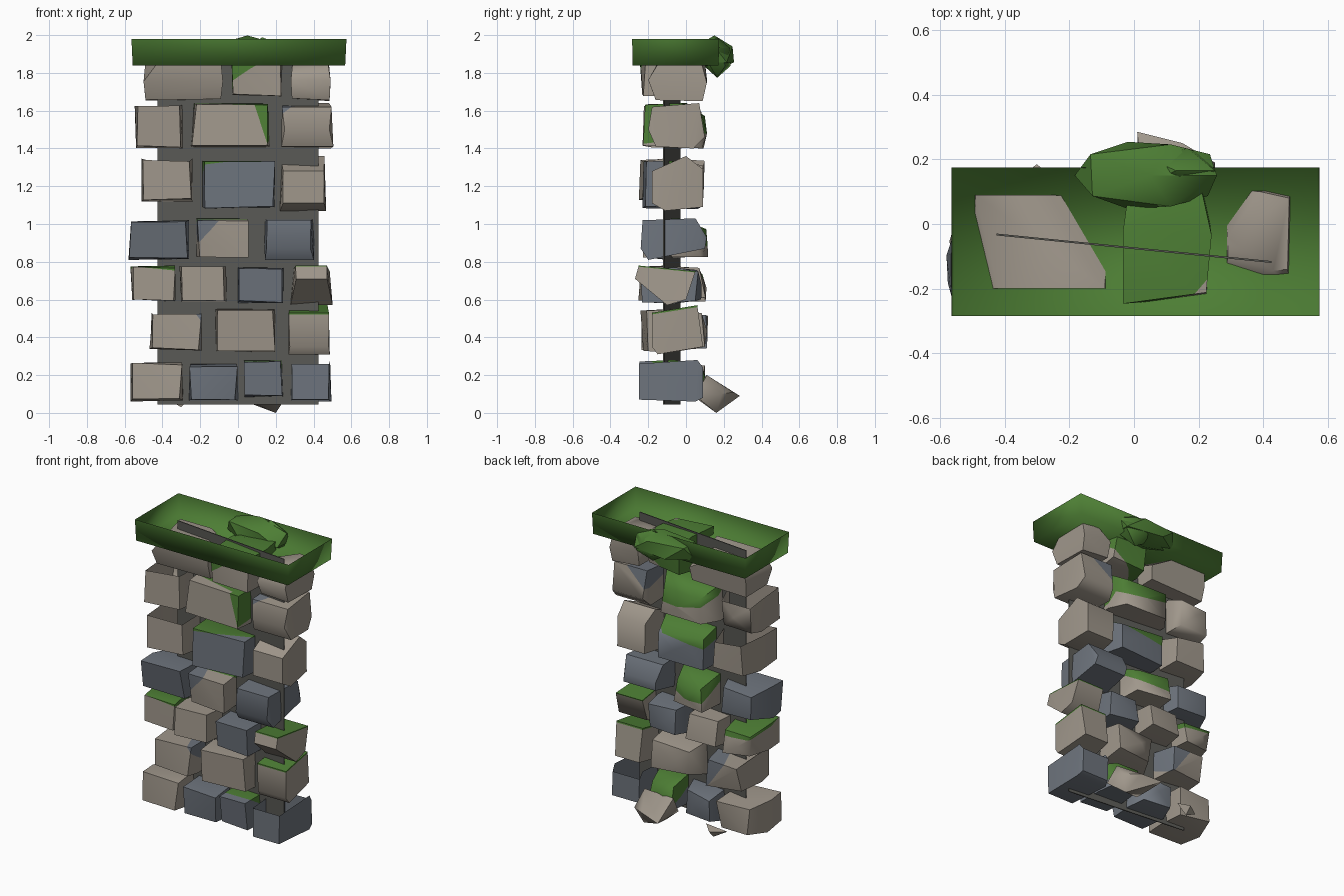
import bpy, bmesh, random
from math import radians
from mathutils import Vector

random.seed(11)
if "Cube" in bpy.data.objects:
    bpy.data.objects.remove(bpy.data.objects["Cube"])


def material(name, rgb):
    m = bpy.data.materials.new(name)
    m.use_nodes = True
    m.diffuse_color = (*rgb, 1)
    bsdf = m.node_tree.nodes["Principled BSDF"]
    bsdf.inputs["Base Color"].default_value = (*rgb, 1)
    bsdf.inputs["Roughness"].default_value = 0.9
    return m


TAN = material("warm_stone", (0.35, 0.31, 0.26))
BLUE = material("blue_grey_stone", (0.155, 0.175, 0.205))
MOSS = material("moss_green", (0.075, 0.21, 0.035))
MORTAR = material("dark_mortar", (0.10, 0.10, 0.09))


def finish(name, bm, mats, angle=55):
    mesh = bpy.data.meshes.new(name)
    bm.to_mesh(mesh)
    bm.free()
    for m in mats:
        mesh.materials.append(m)
    ob = bpy.data.objects.new(name, mesh)
    bpy.context.collection.objects.link(ob)
    bpy.ops.object.select_all(action="DESELECT")
    ob.select_set(True)
    bpy.context.view_layer.objects.active = ob
    bpy.ops.object.shade_smooth_by_angle(angle=radians(angle))


def hull(points):
    bm = bmesh.new()
    for p in points:
        bm.verts.new(p)
    bmesh.ops.convex_hull(bm, input=bm.verts)
    loose = [v for v in bm.verts if not v.link_faces]
    bmesh.ops.delete(bm, geom=loose, context="VERTS")
    bmesh.ops.dissolve_limit(bm, angle_limit=radians(6), verts=bm.verts, edges=bm.edges)
    bmesh.ops.recalc_face_normals(bm, faces=bm.faces)
    return bm


def paint_side(bm, point, n, index):
    """Cut the faces with a plane and colour those beyond it."""
    bmesh.ops.bisect_plane(bm, geom=bm.verts[:] + bm.edges[:] + bm.faces[:],
                           plane_co=point, plane_no=n)
    for f in bm.faces:
        if (f.calc_center_median() - point).dot(n) > 0:
            f.material_index = index


def jit(a):
    return random.uniform(-a, a)


def clamp(a):
    return max(-1, min(1, a))


def rough_points(cx, w, cz, h, drop):
    """Front, middle and back outlines of a rough boulder."""
    front, back = -0.215 + jit(0.03), 0.08 + jit(0.02)
    lean = jit(0.1)
    points = []
    for y, s, dx, dz, rough in ((front, 0.91, 0, 0, 0.07), (-0.07 + jit(0.05), 0.98, 0, 0, 0.07),
                                (back, 0.76, lean, -drop, 0.14)):
        for sx in (-1, 1):
            for sz in (-1, 1):
                points.append((cx + w * clamp(sx * (s + jit(rough)) + dx), y + jit(0.025),
                               cz + h * clamp(sz * (s + jit(rough)) + dz)))
    points.append((cx + w * (lean + jit(0.2)), back + 0.02, cz - h * drop))
    return points


def profile_points(cx, w, profile):
    """Side outline drawn across the stone, pinched at the front and back."""
    return [(cx + sx * w * (1 - 1.6 * abs(y + 0.07) + jit(0.05) + 0.06), y, z)
            for y, z in profile for sx in (-1, 1)]


def stone(name, x0, x1, z0, z1, base, patches=(), drop=0.0, open_top=False, profile=None):
    cx, cz = (x0 + x1) / 2, (z0 + z1) / 2
    w, h = (x1 - x0) / 2, (z1 - z0) / 2
    if profile:
        bm = hull(profile_points(cx, w, profile))
    else:
        bm = hull(rough_points(cx, w, cz, h, drop))
    for i, (mat, direction, cover) in enumerate(patches, 1):
        d = Vector(direction).normalized()
        p = Vector((cx + d.x * w * cover, -0.07 + d.y * 0.15 * cover, cz + d.z * h * cover))
        paint_side(bm, p, d, i)
    if open_top:
        lids = [f for f in bm.faces if f.normal.z > 0.6]
        bmesh.ops.delete(bm, geom=lids, context="FACES")
    finish(name, bm, [base] + [p[0] for p in patches])


def moss(direction, cover):
    return (MOSS, direction, cover)


def blue(direction, cover):
    return (BLUE, direction, cover)


BACK_UP = (0, 0.5, 0.8)
# side outlines (y, z) of the right-hand end stones, from the ground up
ends = [
    [(-.25, .07), (-.25, .26), (.06, .28), (.09, .24), (.09, .08), (.05, .06)],
    [(-.18, .35), (-.18, .53), (.06, .57), (.09, .35), (-.15, .31)],
    [(-.27, .71), (-.25, .78), (.05, .75), (0, .6), (-.1, .57)],
    [(-.24, .87), (-.23, 1.02), (.05, 1.03), (.11, .93), (.1, .87), (-.2, .81)],
    [(-.18, 1.11), (-.18, 1.28), (0, 1.36), (.09, 1.29), (.09, 1.09), (-.11, 1.07)],
    [(-.2, 1.5), (-.18, 1.62), (.07, 1.64), (.1, 1.46), (.04, 1.4), (-.16, 1.41)],
]
# courses from the ground up: x range, z range, colour, patches, back drop, open top, outline
courses = [
    [(-.57, -.29, .06, .27, TAN), (-.26, 0, .06, .26, BLUE),
     (.03, .24, .08, .28, BLUE, [moss(BACK_UP, .15)], .2),
     (.26, .51, .07, .28, BLUE, (), 0, True, ends[0])],
    [(-.47, -.19, .33, .53, TAN, [blue((.7, .3, .5), .65)]), (-.12, .20, .32, .55, TAN),
     (.26, .49, .32, .57, TAN, [moss((0, -.16, 1), .74)], 0, False, ends[1])],
    [(-.57, -.33, .59, .78, TAN, [moss((.1, .2, 1), .55)], .25), (-.31, -.06, .59, .78, TAN),
     (0, .25, .58, .77, BLUE), (.28, .50, .57, .78, TAN, [moss((0, .1, 1), .76)], 0, False, ends[2])],
    [(-.58, -.26, .81, 1.02, BLUE),
     (-.22, .06, .82, 1.03, TAN, [blue((-.7, -.3, .6), .95), moss(BACK_UP, .5)], .3),
     (.12, .42, .80, 1.02, BLUE, (), 0, False, ends[3])],
    [(-.51, -.24, 1.12, 1.35, TAN, (), 0, True),
     (-.19, .20, 1.08, 1.34, BLUE, [moss((-.12, .3, .9), .55)], .3),
     (.22, .47, 1.07, 1.36, TAN, (), 0, False, ends[4])],
    [(-.55, -.29, 1.40, 1.63, TAN, (), 0, True),
     (-.25, .17, 1.40, 1.64, TAN, [moss((.12, .45, .8), .45), moss((.9, -.1, .3), .85)], .35),
     (.22, .51, 1.40, 1.64, TAN, [blue((-.6, .2, .75), .8)], 0, False, ends[5])],
    [(-.04, .24, 1.67, 1.91, TAN, [moss((-.5, .4, .75), -.2)])],
]
for r, course in enumerate(courses, 1):
    for c, spec in enumerate(course, 1):
        stone(f"stone_course_{r}_{c}", *spec)

# wedge-shaped stones breaking through the cap: top outline over a rough lower block
wedges = {
    "left_top_stone": ([(-.49, .09), (-.26, .09), (-.23, -.04), (-.09, -.2), (-.42, -.2)],
                       (-.5, -.08, -.2, .08)),
    "right_top_stone": ([(.39, .1), (.48, .08), (.475, -.14), (.43, -.145), (.29, -.1), (.29, -.04)],
                        (.28, .49, -.2, .11)),
}
for name, (top, (x0, x1, y0, y1)) in wedges.items():
    points = [(x, y, 1.86) for x, y in top]
    points += [(x, y, 1.76 + jit(0.02)) for x in (x0, x1) for y in (y0, y1)]
    points += [(x * 0.95 + 0.05 * (x0 + x1) / 2, y * 0.8, 1.66 + jit(0.01))
               for x in (x0, x1) for y in (y0, y1)]
    finish(name, hull(points), [TAN])

# thin mortar core, slightly turned
bm = bmesh.new()
bmesh.ops.create_cube(bm, size=1)
for v in bm.verts:
    x = v.co.x * 0.85
    v.co = (x, -0.075 - 0.1 * x + v.co.y * 0.006, 0.98 + v.co.z * 1.87)
finish("mortar_core", bm, [MORTAR])

# open moss tray capping the wall
bm = bmesh.new()
bmesh.ops.create_cube(bm, size=1)
bmesh.ops.delete(bm, geom=[f for f in bm.faces if f.normal.z > 0.9], context="FACES")
for v in bm.verts:
    flare = 1.012 if v.co.z > 0 else 1.0
    v.co = (0.005 + v.co.x * 1.125 * flare, -0.055 + v.co.y * 0.455 * flare,
            1.91 + v.co.z * 0.14)
finish("moss_cap_tray", bm, [MOSS], 100)

# moss clump hanging over the back edge
for name, centre, size in (("moss_clump", (.05, .15, 1.9), (.245, .12, .095)),
                           ("moss_clump_lobe", (.13, .165, 1.885), (.13, .08, .105))):
    bm = bmesh.new()
    bmesh.ops.create_icosphere(bm, subdivisions=1, radius=1)
    for v in bm.verts:
        k = 1 + jit(0.07)
        v.co = [c + s * k * a for c, s, a in zip(centre, size, v.co)]
    finish(name, bm, [MOSS], 40)

# fallen stones at the back foot
finish("fallen_stone", hull([(.03, .09, .18), (.23, .11, .2), (.01, .285, .09), (.15, .25, .11),
                             (.25, .19, .1), (.2, .16, 0), (.04, .14, .06),
                             (.02, .05, .08), (.26, .05, .09)]), [TAN])
finish("fallen_chip", hull([(-.39, .12, .08), (-.24, .13, .1), (-.3, .185, .08),
                            (-.3, .14, .03)]), [TAN])
